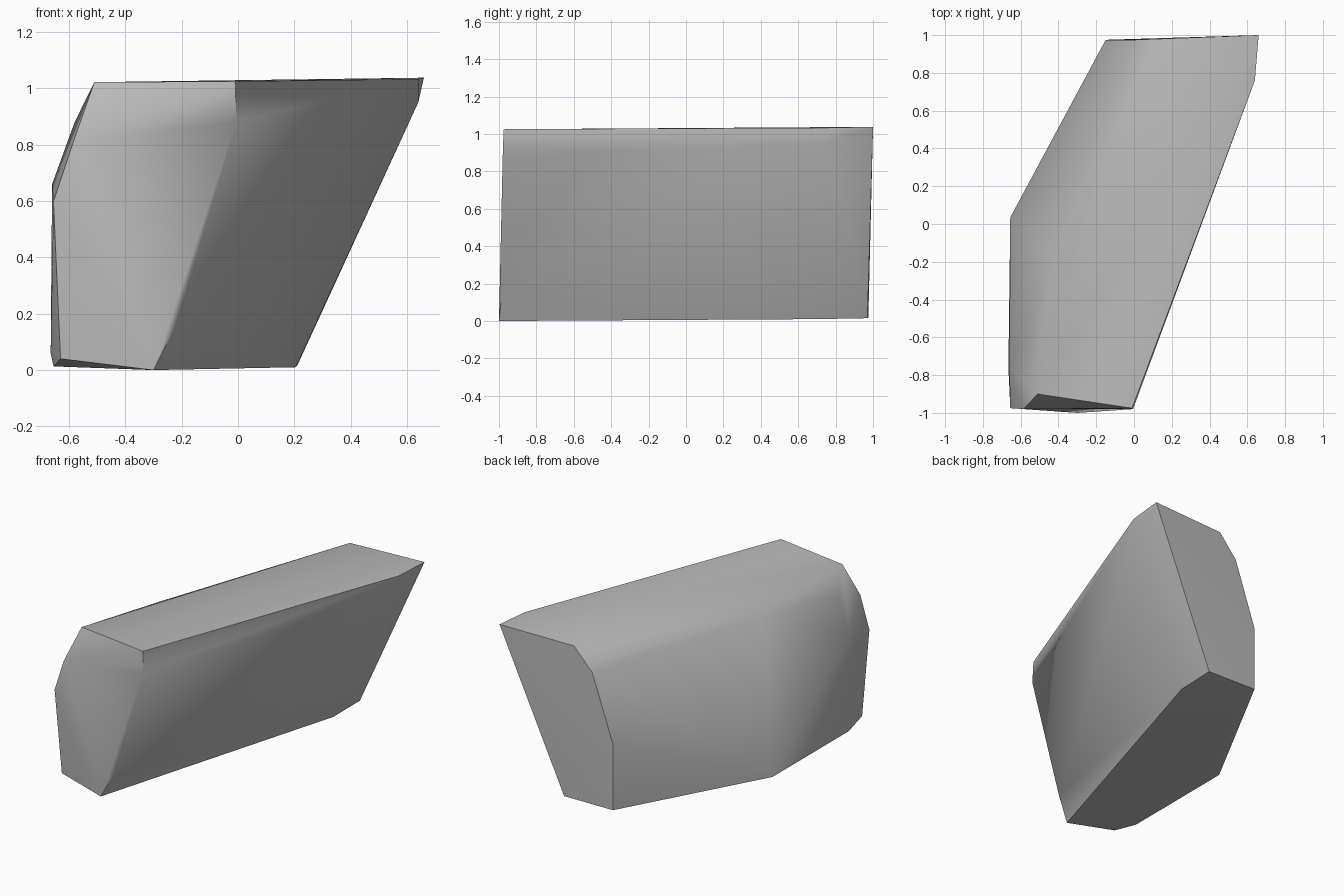
import bpy
import bmesh
from math import radians

# Remove the default cube only
default_cube = bpy.data.objects.get("Cube")
if default_cube:
    bpy.data.objects.remove(default_cube, do_unlink=True)


def make_material(name, colour):
    """One flat colour, visible in the viewport and in renders."""
    material = bpy.data.materials.new(name)
    material.use_nodes = True
    material.diffuse_color = colour
    shader = material.node_tree.nodes["Principled BSDF"]
    shader.inputs["Base Color"].default_value = colour
    shader.inputs["Roughness"].default_value = 0.9
    return material


def hull_object(name, corners, material):
    """Wrap a closed faceted stone around its corner points."""
    bm = bmesh.new()
    for corner in corners:
        bm.verts.new(corner)
    hull = bmesh.ops.convex_hull(bm, input=bm.verts)
    loose = {g for g in hull["geom_interior"] if isinstance(g, bmesh.types.BMVert)}
    bmesh.ops.delete(bm, geom=list(loose), context="VERTS")
    # Merge nearly flat triangles into broad facets
    bmesh.ops.dissolve_limit(bm, angle_limit=radians(2), verts=bm.verts, edges=bm.edges)
    bmesh.ops.recalc_face_normals(bm, faces=bm.faces)
    mesh = bpy.data.meshes.new(name)
    bm.to_mesh(mesh)
    bm.free()
    mesh.materials.append(material)
    obj = bpy.data.objects.new(name, mesh)
    bpy.context.collection.objects.link(obj)
    return obj


# Front end facet, from the top edge round to the base
front_end = [
    (-0.51, -0.90, 1.022), (-0.01, -0.975, 1.025), (-0.005, -0.98, 0.88),
    (-0.22, -0.982, 0.16), (-0.30, -1, 0), (-0.63, -0.935, 0.04),
    (-0.655, -0.975, 0.6), (-0.585, -0.98, 0.81),
]
# Chipped corners just behind the front end
front_chips = [(-0.58, -0.76, 0.88), (-0.66, -0.76, 0.66), (-0.665, -0.76, 0.06),
               (-0.655, -0.76, 0.013)]
# Fold in the flank, from the shoulder down to the base
flank_fold = [(-0.435, -0.18, 0.938), (-0.655, 0.035, 0.015)]
# Back end facet, with its bevelled shoulder
back_end = [
    (0.66, 1, 1.038), (0.13, 0.98, 1.03), (0, 0.975, 0.885),
    (-0.15, 0.975, 0.455), (-0.15, 0.975, 0.02), (0.21, 0.97, 0.015),
]
# Chipped corners of the large sloping face
slope_chips = [(0.64, 0.76, 1.033), (0.64, 0.76, 0.95), (0.205, 0.70, 0.01)]

stone_grey = make_material("stone grey", (0.5, 0.5, 0.5, 1))
stone = hull_object(
    "stone", front_end + front_chips + flank_fold + back_end + slope_chips, stone_grey)

# Soft bevels, crisp main edges
bpy.ops.object.select_all(action="DESELECT")
stone.select_set(True)
bpy.context.view_layer.objects.active = stone
bpy.ops.object.shade_smooth_by_angle(angle=radians(44))
